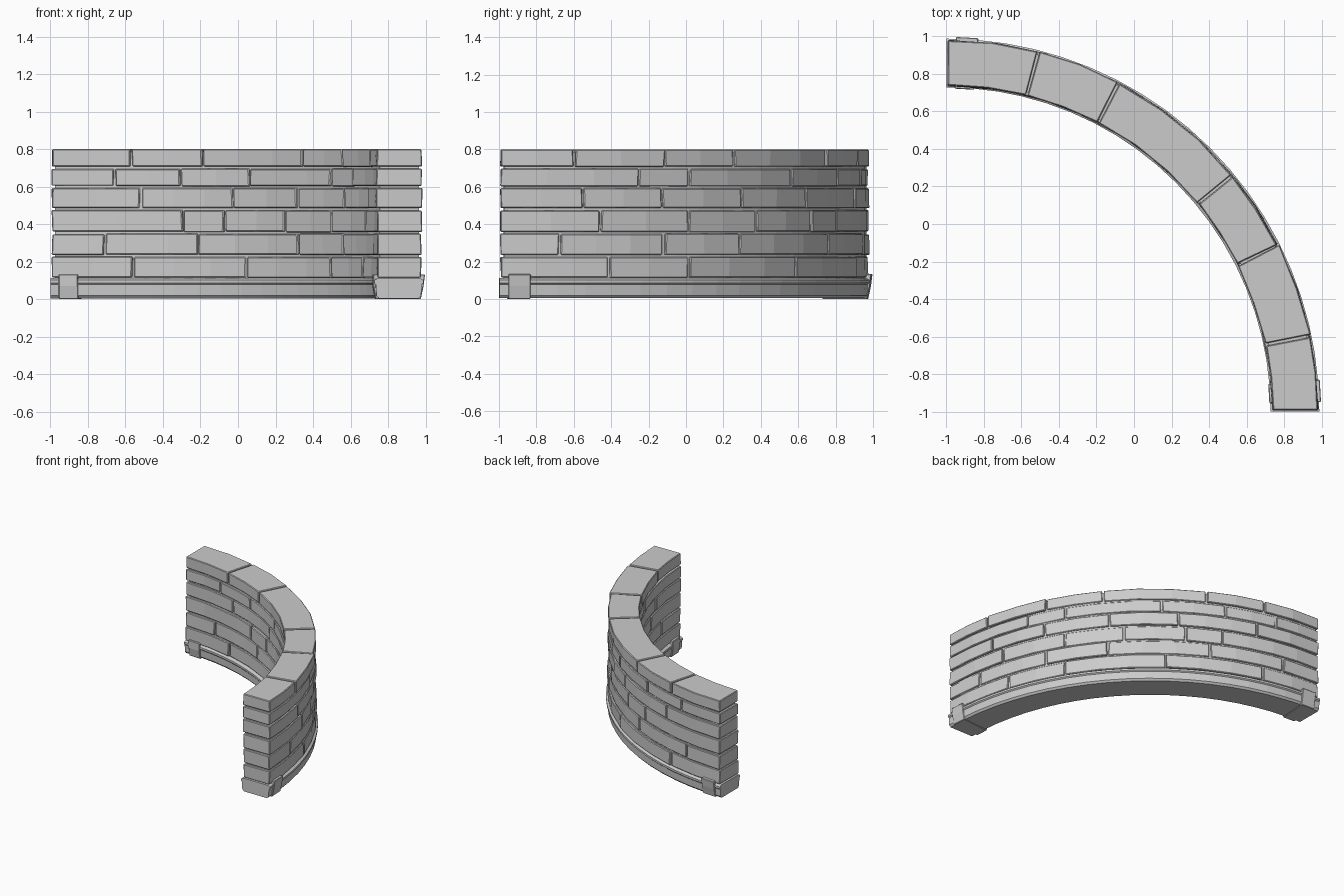
import bpy, bmesh, math, random

if "Cube" in bpy.data.objects:
    bpy.data.objects.remove(bpy.data.objects["Cube"])

random.seed(4)
CX = CY = -1.0            # centre of the quarter circle


def polar(deg, r, z):
    a = math.radians(deg)
    return (CX + r * math.sin(a), CY + r * math.cos(a), z)


def arc_solid(name, profile, t0, t1, step=6.5, chamfer=0.0, wobble=0.0, tilt=0.0):
    """Sweep a closed (radius, z) profile round the wall centre from t0 to t1 degrees."""
    n = max(1, round((t1 - t0) / step))
    skew = [[random.uniform(-tilt, tilt) for _ in profile] for _ in range(2)]
    bm = bmesh.new()
    rings = []
    for i in range(n + 1):
        f = i / n
        ring = []
        for k, (r, z) in enumerate(profile):
            t = t0 + (t1 - t0) * f
            if i == 0:
                t += skew[0][k]
            elif i == n:
                t += skew[1][k]
            ring.append(bm.verts.new(polar(t, r + random.uniform(-wobble, wobble), z)))
        rings.append(ring)
    m = len(profile)
    for a, b in zip(rings, rings[1:]):
        for k in range(m):
            bm.faces.new((a[k], a[(k + 1) % m], b[(k + 1) % m], b[k]))
    bm.faces.new(rings[0])
    bm.faces.new(rings[-1])
    bmesh.ops.recalc_face_normals(bm, faces=bm.faces)
    mesh = bpy.data.meshes.new(name)
    bm.to_mesh(mesh)
    bm.free()
    ob = bpy.data.objects.new(name, mesh)
    bpy.context.collection.objects.link(ob)
    if chamfer:
        mod = ob.modifiers.new("chamfer", "BEVEL")
        mod.width = chamfer
        mod.segments = 1
        mod.limit_method = "ANGLE"
        mod.angle_limit = math.radians(40)
    return ob


# mortar core, recessed behind the stones
arc_solid("mortar_core", [(1.756, 0.05), (1.964, 0.05), (1.964, 0.785), (1.756, 0.785)],
          0.8, 89.2, step=4)

# moulded plinth running along the foot of the wall
arc_solid("plinth", [(1.752, 0.005), (1.738, 0.02), (1.735, 0.078), (1.728, 0.086),
                     (1.728, 0.102), (1.745, 0.112), (1.97, 0.112), (1.988, 0.102),
                     (1.988, 0.086), (1.979, 0.078), (1.976, 0.02), (1.962, 0.005)],
          0.05, 89.95, step=4.5)

# stone courses: bottom z, top z, joint angles in degrees
courses = [
    (0.112, 0.228, [14.6, 36.7, 59.0, 72.7]),
    (0.235, 0.350, [9.6, 26.8, 49.3, 63.4, 80.5]),
    (0.357, 0.477, [24.0, 32.2, 45.8, 59.0, 74.0]),
    (0.484, 0.594, [16.0, 33.9, 49.0, 63.8, 76.9]),
    (0.601, 0.698, [11.3, 23.4, 37.5, 58.9, 67.7]),
    (0.705, 0.800, [14.3, 27.7, 50.4, 63.3, 78.2]),
]
GAP = 0.17
for row, (z0, z1, joints) in enumerate(courses):
    stops = [0.1] + joints + [89.9]
    for col, (a, b) in enumerate(zip(stops, stops[1:])):
        ri = 1.742 + random.uniform(-0.006, 0.006)
        ro = 1.977 + random.uniform(-0.006, 0.006)
        low = z0 + random.uniform(0, 0.004)
        high = z1 if row == 5 else z1 - random.uniform(0, 0.004)
        arc_solid(f"stone_{row + 1}_{col + 1}",
                  [(ri, low), (ro, low), (ro, high), (ri, high)],
                  a + GAP, b - GAP, chamfer=0.005, wobble=0.003,
                  tilt=0.12)

# tapered clasp blocks through the foot near both ends
for name, t0, t1 in (("end_block_left", 1.45, 4.9), ("end_block_right", 85.1, 88.55)):
    arc_solid(name, [(1.735, 0.0), (1.975, 0.0), (1.99, 0.07), (1.998, 0.133),
                     (1.722, 0.133), (1.722, 0.07)], t0, t1, chamfer=0.004)
